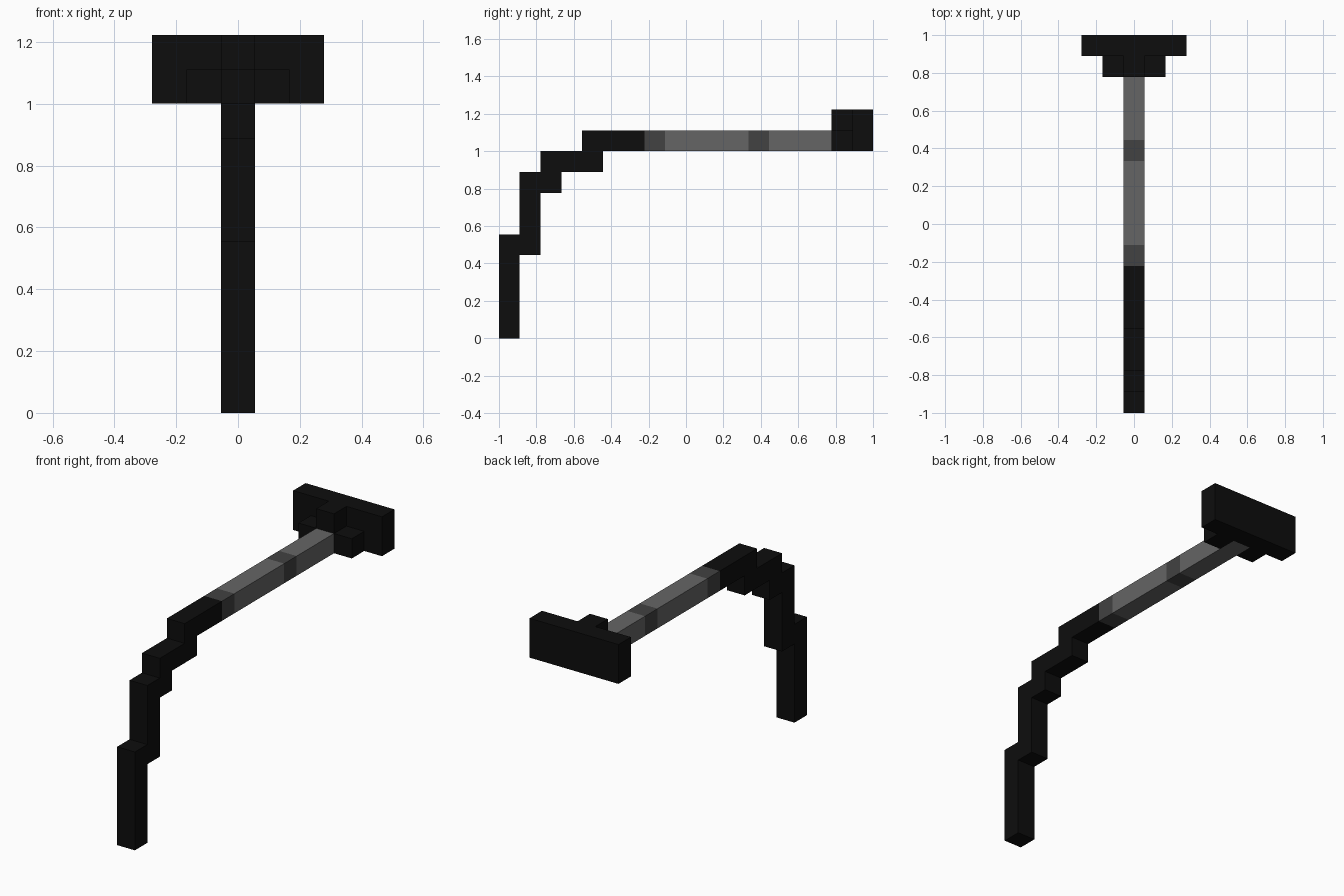
import bpy
import bmesh

cube = bpy.data.objects.get("Cube")
if cube:
    bpy.data.objects.remove(cube, do_unlink=True)

U = 2 / 18  # size of one block


def material(name, value):
    mat = bpy.data.materials.new(name)
    mat.use_nodes = True
    colour = (value, value, value, 1)
    mat.diffuse_color = colour
    mat.node_tree.nodes["Principled BSDF"].inputs["Base Color"].default_value = colour
    return mat


black = material("black", 0.004)
dark_grey = material("dark grey", 0.054)
grey = material("grey", 0.13)


def extrude(name, profile, x0, x1, mat):
    """Extrude a (y, z) outline in block units from x0 to x1."""
    bm = bmesh.new()
    face = bm.faces.new([bm.verts.new((x0 * U, y * U, z * U)) for y, z in profile])
    result = bmesh.ops.extrude_face_region(bm, geom=[face])
    moved = [v for v in result["geom"] if isinstance(v, bmesh.types.BMVert)]
    bmesh.ops.translate(bm, verts=moved, vec=((x1 - x0) * U, 0, 0))
    bmesh.ops.recalc_face_normals(bm, faces=bm.faces)
    mesh = bpy.data.meshes.new(name)
    bm.to_mesh(mesh)
    bm.free()
    mesh.materials.append(mat)
    obj = bpy.data.objects.new(name, mesh)
    bpy.context.collection.objects.link(obj)
    return obj


def box(name, x0, x1, y0, y1, z0, z1, mat):
    return extrude(name, [(y0, z0), (y1, z0), (y1, z1), (y0, z1)], x0, x1, mat)


# Stepped, curving arm
steps = [(-9, 0), (-8, 0), (-8, 4), (-7, 4), (-7, 7), (-6, 7), (-6, 8), (-4, 8), (-4, 9),
         (-2, 9), (-2, 10), (-5, 10), (-5, 9), (-7, 9), (-7, 8), (-8, 8), (-8, 5), (-9, 5)]
extrude("stepped_arm", steps, -0.5, 0.5, black)

# Straight shaft with two darker bands
for name, start, end, mat in (
        ("front_band", -2, -1, dark_grey),
        ("middle_shaft", -1, 3, grey),
        ("rear_band", 3, 4, dark_grey),
        ("rear_shaft", 4, 8, grey)):
    box(name, -0.5, 0.5, start, end, 9, 10, mat)

# End plate with its supporting blocks
box("end_plate", -2.5, 2.5, 8, 9, 9, 11, black)
box("top_support", -0.5, 0.5, 7, 8, 10, 11, black)
for side, x in (("right", -1.5), ("left", 0.5)):
    box(side + "_support", x, x + 1, 7, 8, 9, 10, black)
